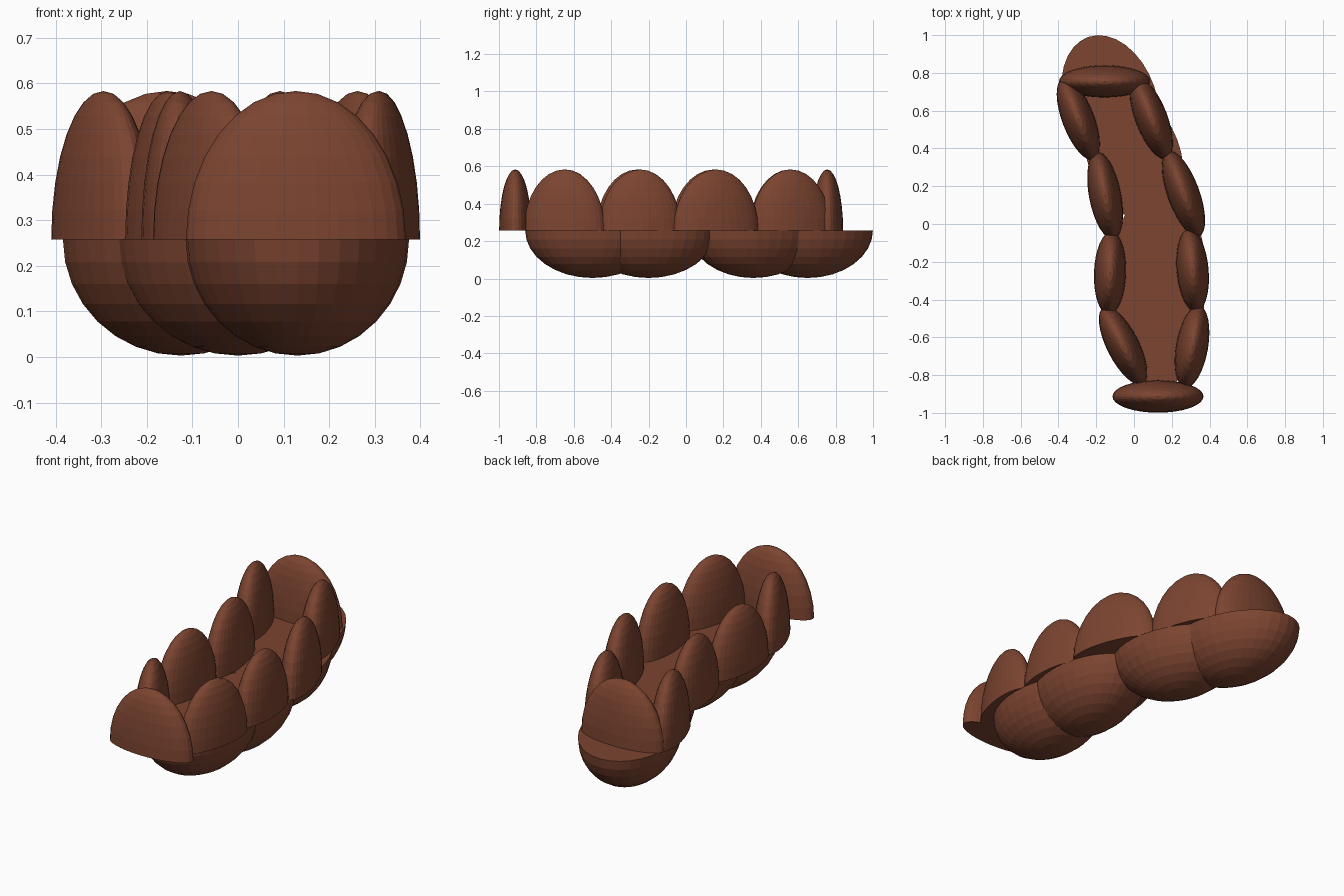
import bpy, bmesh, math
from mathutils import Matrix

if "Cube" in bpy.data.objects:
    bpy.data.objects.remove(bpy.data.objects["Cube"])

RIM = 0.258   # height where hull and walls meet

brown = bpy.data.materials.new("warm brown")
brown.diffuse_color = (0.20, 0.058, 0.030, 1)
brown.use_nodes = True
brown.node_tree.nodes["Principled BSDF"].inputs["Base Color"].default_value = brown.diffuse_color


def half_ellipsoid(name, x, y, rx, ry, height, tilt):
    """Closed half ellipsoid on the rim plane; negative height hangs down."""
    bm = bmesh.new()
    bmesh.ops.create_uvsphere(bm, u_segments=32, v_segments=16, radius=1)
    geom = bm.verts[:] + bm.edges[:] + bm.faces[:]
    sign = 1 if height > 0 else -1
    bmesh.ops.bisect_plane(bm, geom=geom, dist=1e-5, plane_co=(0, 0, 0),
                           plane_no=(0, 0, sign), clear_inner=True)
    bmesh.ops.holes_fill(bm, edges=[e for e in bm.edges if e.is_boundary], sides=0)
    bm.transform(Matrix.Translation((x, y, RIM))
                 @ Matrix.Rotation(math.radians(tilt), 4, 'Z')
                 @ Matrix.Diagonal((rx, ry, abs(height), 1)))
    bmesh.ops.recalc_face_normals(bm, faces=bm.faces[:])
    me = bpy.data.meshes.new(name)
    bm.to_mesh(me)
    bm.free()
    me.materials.append(brown)
    bpy.context.collection.objects.link(bpy.data.objects.new(name, me))


# Hull bowls, front to back: x, y, tilt
for i, (x, y, t) in enumerate([(0.13, -0.5, 0), (0.13, -0.2, 0),
                               (0.0, 0.36, 21), (-0.125, 0.65, 19)]):
    half_ellipsoid(f"hull_bowl_{i + 1}", x, y, 0.245, 0.36, -RIM + 0.003, t)

# Side wall petals, front to back: x, y, half length, tilt
left = [(-0.058, -0.645, 0.228, 27), (-0.127, -0.26, 0.22, -2),
        (-0.153, 0.15, 0.235, 11), (-0.295, 0.555, 0.23, 21)]
right = [(0.307, -0.65, 0.22, -10), (0.31, -0.245, 0.22, 5),
         (0.262, 0.16, 0.24, 20), (0.092, 0.56, 0.23, 21)]
for side, petals in (("left", left), ("right", right)):
    for i, (x, y, length, t) in enumerate(petals):
        half_ellipsoid(f"{side}_wall_{i + 1}", x, y, 0.085, length, 0.325, t)

# End walls
half_ellipsoid("front_wall", 0.127, -0.913, 0.241, 0.086, 0.325, 0)
half_ellipsoid("back_wall", -0.156, 0.755, 0.241, 0.085, 0.325, 0)
